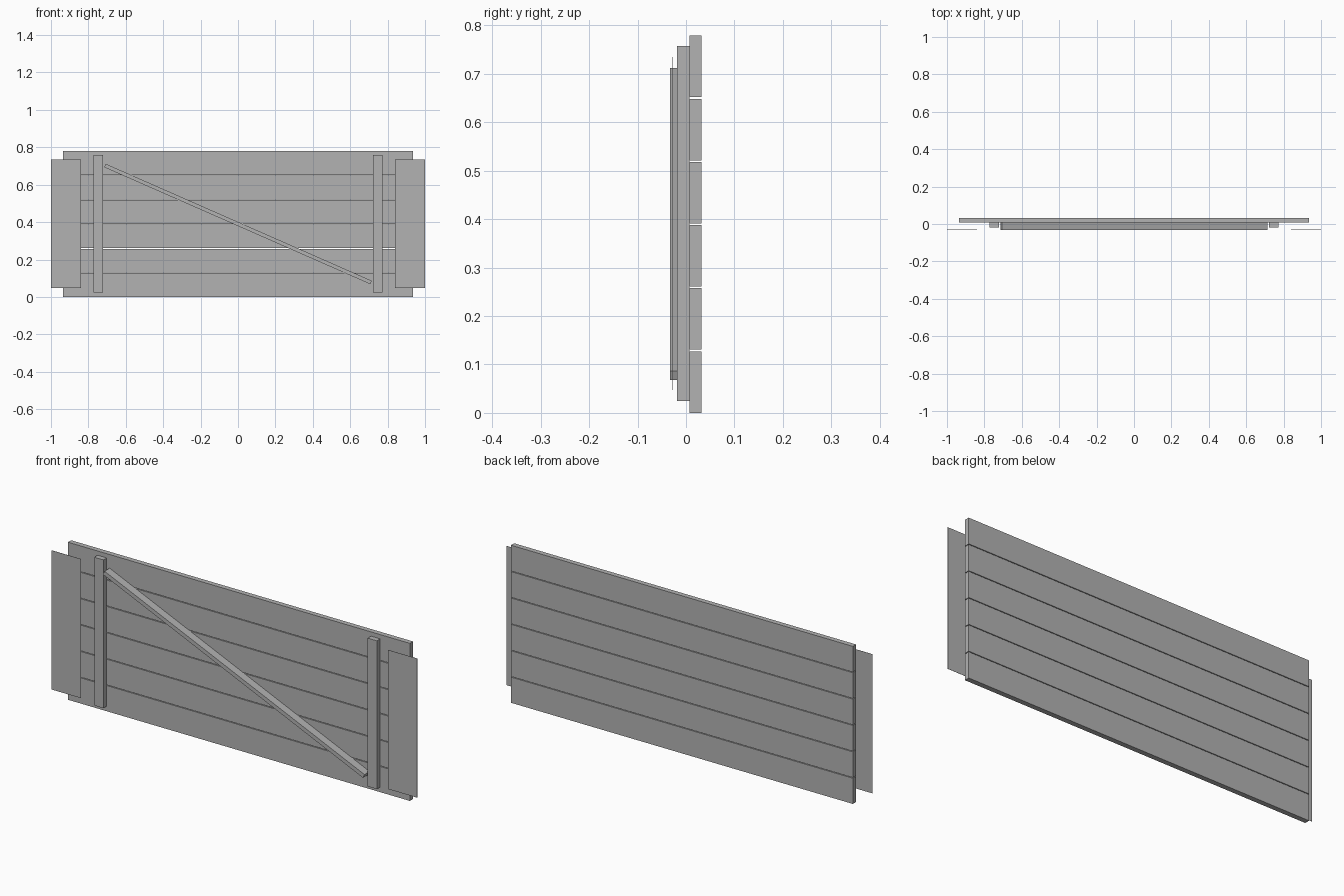
import bpy
import math

if "Cube" in bpy.data.objects:
    bpy.data.objects.remove(bpy.data.objects["Cube"])

grey = bpy.data.materials.new("plain grey")
grey.diffuse_color = (0.45, 0.45, 0.45, 1.0)
grey.use_nodes = True
grey.node_tree.nodes["Principled BSDF"].inputs["Base Color"].default_value = grey.diffuse_color


def box(name, x, y, z, tilt=0.0):
    """Box from (min, max) ranges, optionally tilted about its centre's y axis."""
    ranges = (x, y, z)
    bpy.ops.mesh.primitive_cube_add(size=1, location=[(a + b) / 2 for a, b in ranges])
    ob = bpy.context.object
    ob.name = name
    ob.scale = [b - a for a, b in ranges]
    ob.rotation_euler.y = tilt
    ob.data.materials.append(grey)
    return ob


# Six horizontal boards with narrow gaps
PITCH, BOARD = 0.1304, 0.127
for i in range(6):
    box(f"board_{i + 1}", (-0.935, 0.935), (0.007, 0.032), (i * PITCH, i * PITCH + BOARD))

# Upright battens and thin end plates, one of each per side
for side, s in (("left", -1), ("right", 1)):
    box(f"batten_{side}", sorted((s * 0.723, s * 0.773)), (-0.019, 0.007), (0.025, 0.758))
    box(f"end_plate_{side}", sorted((s * 0.84, s * 1.0)), (-0.0285, -0.0275), (0.047, 0.735))

# Diagonal brace, falling from the left batten to the right one
run, drop, thick = 1.422, 0.625, 0.02
length = math.hypot(run, drop)
box("diagonal_brace", (-length / 2, length / 2), (-0.033, 0.007),
    (0.39 - thick / 2, 0.39 + thick / 2), math.atan2(drop, run))
